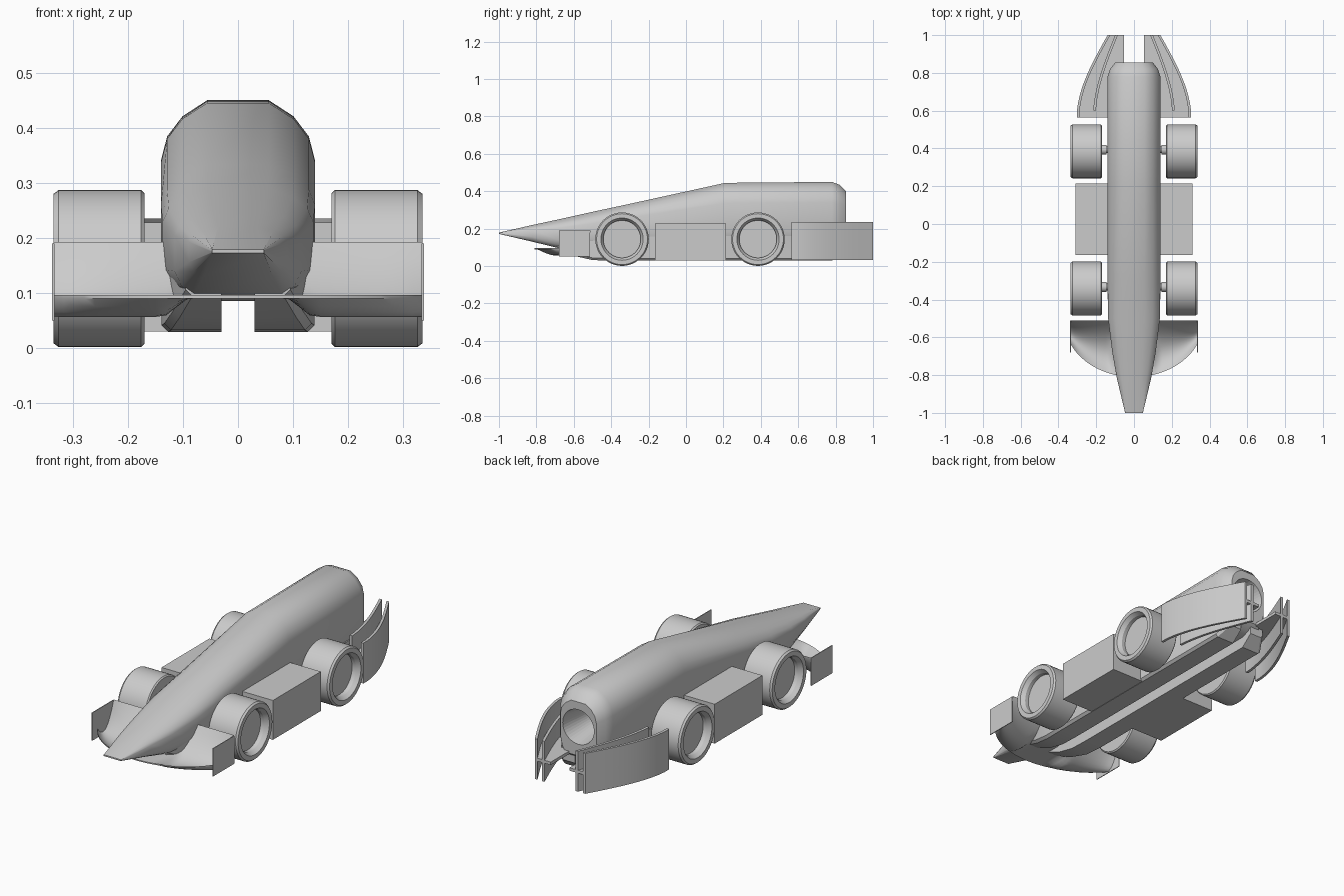
import bpy, bmesh, math
from mathutils import Matrix

cube = bpy.data.objects.get("Cube")
if cube:
    bpy.data.objects.remove(cube, do_unlink=True)

grey = bpy.data.materials.new("plain_grey")
grey.use_nodes = True
COLOUR = (0.6, 0.6, 0.6, 1)
grey.diffuse_color = COLOUR
grey.node_tree.nodes["Principled BSDF"].inputs["Base Color"].default_value = COLOUR


def finish(name, bm, angle=None):
    """Turn a bmesh into a named, shaded object."""
    bmesh.ops.recalc_face_normals(bm, faces=bm.faces)
    mesh = bpy.data.meshes.new(name)
    bm.to_mesh(mesh)
    bm.free()
    mesh.materials.append(grey)
    obj = bpy.data.objects.new(name, mesh)
    bpy.context.collection.objects.link(obj)
    if angle:
        bpy.ops.object.select_all(action='DESELECT')
        obj.select_set(True)
        bpy.context.view_layer.objects.active = obj
        bpy.ops.object.shade_smooth_by_angle(angle=math.radians(angle))
    return obj


def loft(name, rings, angle=None, closed=False):
    """Skin a list of point rings; closed joins the last ring to the first."""
    bm = bmesh.new()
    vs = [[bm.verts.new(p) for p in ring] for ring in rings]
    n = len(vs[0])
    pairs = list(zip(vs, vs[1:])) + ([(vs[-1], vs[0])] if closed else [])
    for a, b in pairs:
        for i in range(n):
            j = (i + 1) % n
            bm.faces.new((a[i], a[j], b[j], b[i]))
    if not closed:
        bm.faces.new(vs[0])
        bm.faces.new(vs[-1])
    return finish(name, bm, angle)


def box(name, lo, hi):
    rings = [[(x, lo[1], lo[2]), (x, hi[1], lo[2]), (x, hi[1], hi[2]), (x, lo[1], hi[2])]
             for x in (lo[0], hi[0])]
    return loft(name, rings)


def revolve(name, profile, y, z, side, angle=30, steps=48):
    """Lathe (x, radius) points about a sideways axle."""
    rings = [[(side * x, y + r * math.cos(2 * math.pi * k / steps),
               z + r * math.sin(2 * math.pi * k / steps)) for k in range(steps)]
             for x, r in profile]
    return loft(name, rings, angle)


# Hull: one section shape lofted from the wedge nose to the tail
SECTION = [(0.4, 1), (0.72, 0.92), (0.92, 0.82), (1, 0.7), (1, 0.28), (0.89, 0.1), (0.7, 0)]


def hull_ring(y, w, top, low):
    half = [(w * u, y, low + (top - low) * v) for u, v in SECTION]
    return half + [(-x, y, z) for x, y, z in reversed(half)]


def nose_ring():
    ring = hull_ring(-1, 0.047, 0.179, 0.172)
    return [(math.copysign(0.047, x), y, z) for x, y, z in ring]


stations = [(-0.82, 0.09, 0.22, 0.13), (-0.68, 0.115, 0.25, 0.096), (-0.5, 0.137, 0.29, 0.085),
            (-0.3, 0.14, 0.333, 0.085), (0.21, 0.14, 0.445, 0.085), (0.78, 0.14, 0.45, 0.085),
            (0.82, 0.127, 0.435, 0.1), (0.855, 0.1, 0.4, 0.13)]
hull = loft("hull", [nose_ring()] + [hull_ring(*s) for s in stations], 32)

# Round tail opening cut into the hull
bm = bmesh.new()
bmesh.ops.create_cone(bm, cap_ends=True, segments=40, radius1=0.06, radius2=0.09, depth=0.2,
                      matrix=Matrix.Translation((0, 0.775, 0.275)) @ Matrix.Rotation(-math.pi / 2, 4, 'X'))
cutter = finish("tail_cutter", bm)
cutter.hide_render = True
cutter.hide_viewport = True
cut = hull.modifiers.new("tail_opening", 'BOOLEAN')
cut.operation = 'DIFFERENCE'
cut.object = cutter

# Front wing: swept leading edge, dished chord, flatter in the middle
SPAN, CHORD = 36, 12


def wing_point(i, j, lift):
    x = -0.335 + 0.67 * i / SPAN
    t = j / CHORD
    lead = -0.51 - 0.3 * math.sqrt(1 - (x / 0.37) ** 2)
    s = min(1, max(0, (abs(x) - 0.085) / 0.055))
    curve = -0.2 * t + 0.296 * t * t
    if curve < 0:
        curve *= s * s * (3 - 2 * s)
    return (x, lead + (-0.51 - lead) * t, 0.09 + curve + lift)


wing_rings = [[wing_point(i, j, 0) for j in range(CHORD + 1)] +
              [wing_point(i, j, 0.006) for j in reversed(range(CHORD + 1))]
              for i in range(SPAN + 1)]
loft("front_wing", wing_rings, 40)


def fence(name, path, low, high, thick):
    """Curved upright sheet following a plan path."""
    rings = [[(x, y, low), (x, y, high), (x - s * thick, y, high), (x - s * thick, y, low)]
             for x, y, s in path]
    return loft(name, rings, 35)


def arc(side, x0, y0, x1, bulge, n=12):
    """Plan curve from the front (x0, y0) back to (x1, 1)."""
    pts = []
    for k in range(n + 1):
        t = k / n
        x = x0 + (x1 - x0) * t + bulge * math.sin(math.pi * t ** 0.8)
        pts.append((side * x, y0 + (1 - y0) * t, side))
    return pts


for side, word in ((1, "left"), (-1, "right")):
    # Wheels with a recessed outer face
    for y, end in ((-0.342, "front"), (0.385, "rear")):
        tyre = [(0.17, 0.1), (0.17, 0.137), (0.176, 0.143), (0.326, 0.143), (0.335, 0.136),
                (0.335, 0.113), (0.315, 0.1), (0.295, 0.1)]
        revolve(f"{end}_wheel_{word}", tyre, y, 0.144, side)
        revolve(f"{end}_axle_{word}", [(0.1, 0.018), (0.145, 0.018), (0.145, 0.026), (0.18, 0.026)],
                y + 0.008, 0.144, side)

    # Underfloor rails either side of the centre channel
    rail = [(-0.69, 0.095, 0.094), (-0.6, 0.118, 0.055), (-0.5, 0.134, 0.032),
            (-0.4, 0.139, 0.029), (0.78, 0.139, 0.029), (0.84, 0.105, 0.08)]
    loft(f"floor_rail_{word}",
         [[(side * 0.03, y, z), (side * (w - 0.012), y, z), (side * w, y, z + 0.012),
           (side * w, y, max(0.16, z)), (side * 0.03, y, 0.16)] for y, w, z in rail], 32)

    # Side pod and front wing end plate
    box(f"side_pod_{word}", (side * 0.1, -0.165, 0.03), (side * 0.31, 0.215, 0.228))
    box(f"wing_end_plate_{word}", (side * 0.334, -0.68, 0.05), (side * 0.338, -0.512, 0.19))

    # Rear wing: two curved fences joined by a level plate
    outer = arc(side, 0.302, 0.565, 0.14, 0.032)
    fence(f"outer_rear_fence_{word}", outer, 0.032, 0.235, 0.014)
    fence(f"inner_rear_fence_{word}", arc(side, 0.215, 0.6, 0.1, 0.018), 0.032, 0.235, 0.014)
    loft(f"rear_wing_plate_{word}",
         [[(x, y, 0.125), (side * 0.052, y, 0.125), (side * 0.052, y, 0.14), (x, y, 0.14)]
          for x, y, s in outer])
